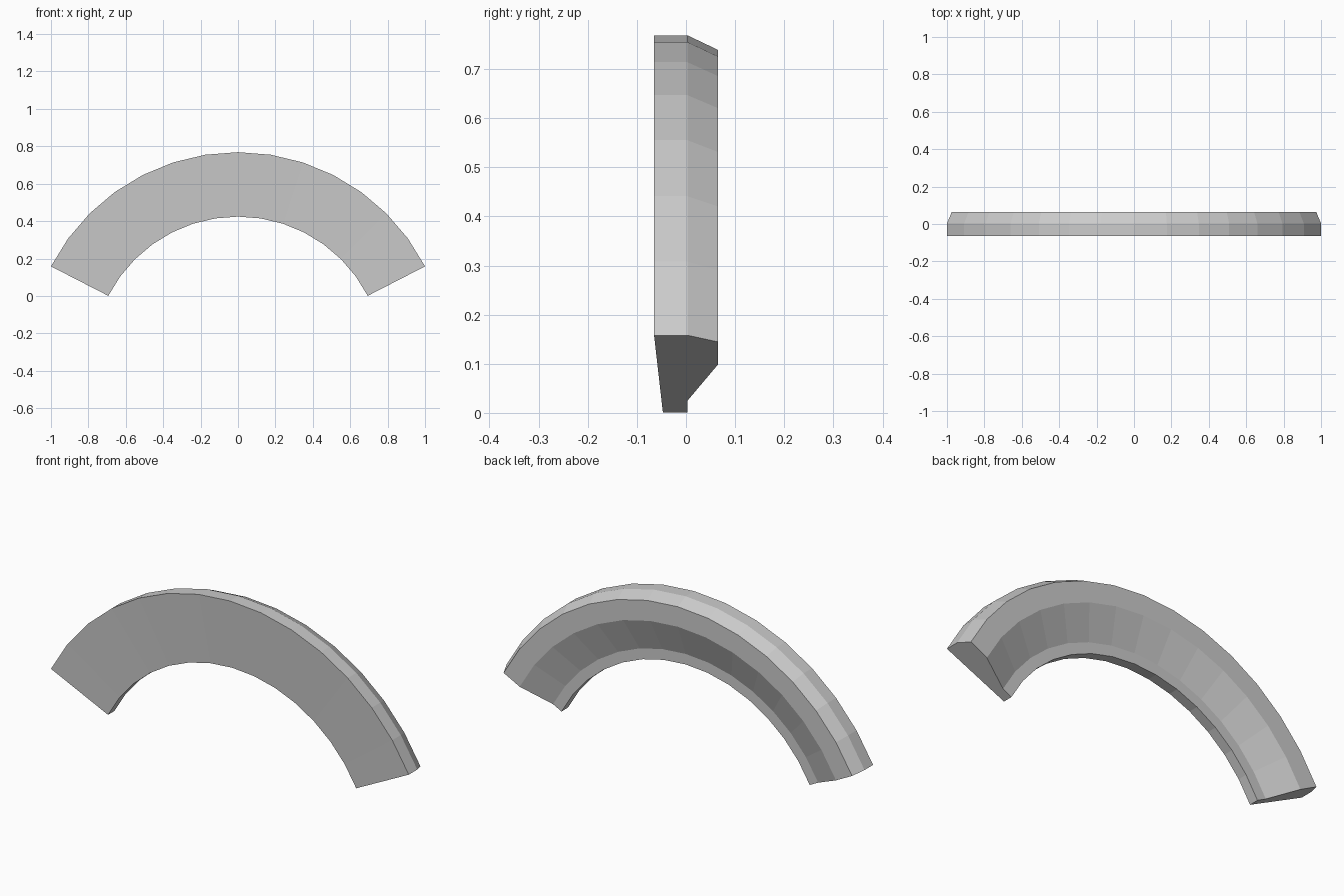
import bpy, bmesh, math

if "Cube" in bpy.data.objects:
    bpy.data.objects.remove(bpy.data.objects["Cube"])

CENTER_Z = -0.356          # centre of the arc, below the ground
HALF = math.radians(62.8)  # half sweep, measured from vertical
SEGMENTS = 14

# Cross-section as (radius, y)
profile = [(1.1245, -0.065), (1.1245, 0.003), (1.095, 0.065), (0.994, 0.065),
           (0.833, 0.003), (0.78, 0.003), (0.78, -0.047)]

bm = bmesh.new()

# Sweep the profile along the arc
rings = []
for i in range(SEGMENTS + 1):
    a = -HALF + 2 * HALF * i / SEGMENTS
    rings.append([bm.verts.new((r * math.sin(a), y, CENTER_Z + r * math.cos(a)))
                  for r, y in profile])
n = len(profile)
for r0, r1 in zip(rings, rings[1:]):
    for j in range(n):
        k = (j + 1) % n
        bm.faces.new((r0[j], r0[k], r1[k], r1[j]))

# End caps
bm.faces.new(rings[0])
bm.faces.new(rings[-1])
bmesh.ops.recalc_face_normals(bm, faces=bm.faces)

mesh = bpy.data.meshes.new("curved_arch")
bm.to_mesh(mesh)
bm.free()
arch = bpy.data.objects.new("curved_arch", mesh)
bpy.context.collection.objects.link(arch)
